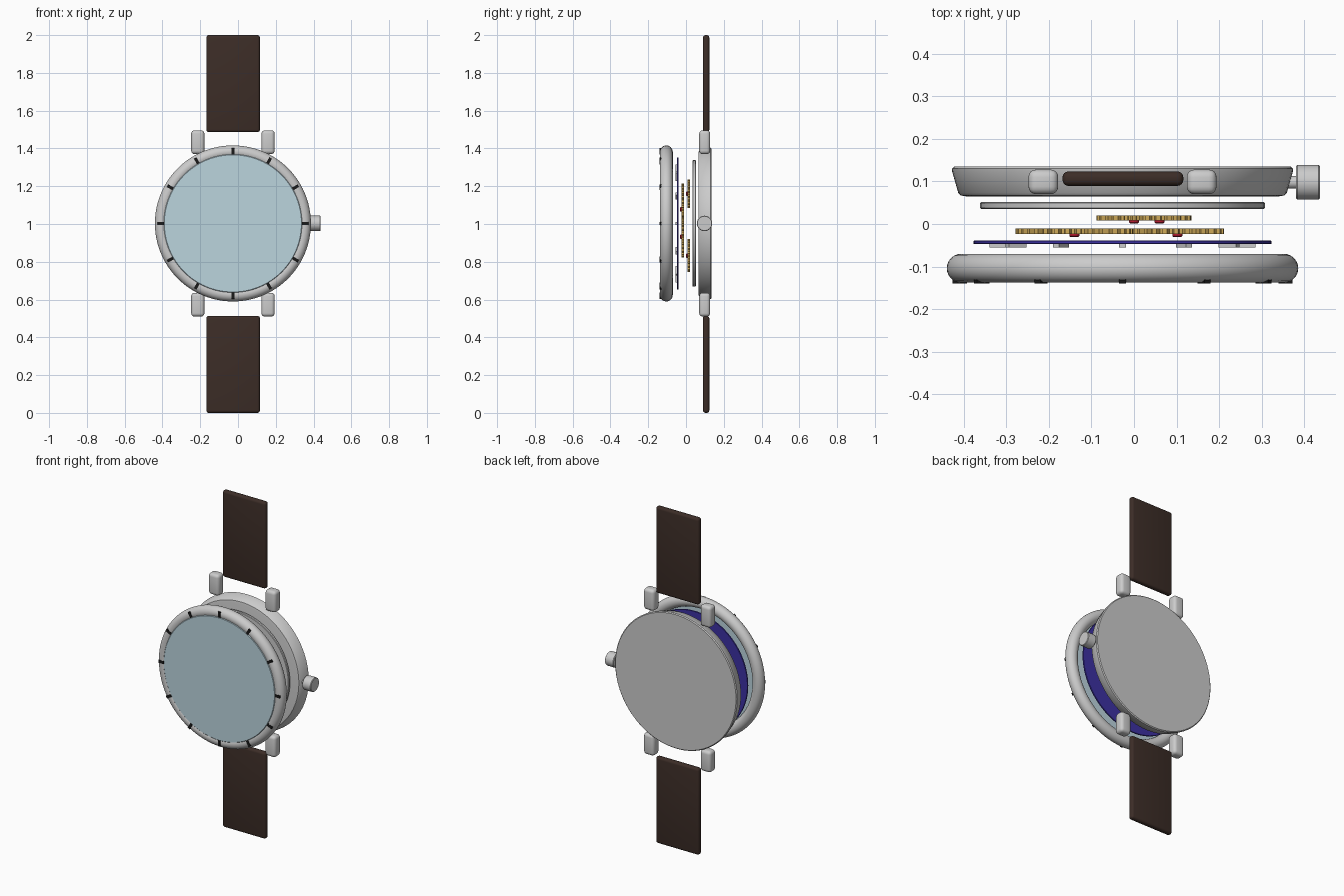
import bpy, bmesh, math
from mathutils import Matrix, Vector

if "Cube" in bpy.data.objects:
    bpy.data.objects.remove(bpy.data.objects["Cube"])

CX, CZ = -0.027, 1.003   # axis of the watch


def material(name, rgb):
    m = bpy.data.materials.new(name)
    m.diffuse_color = (*rgb, 1)
    m.use_nodes = True
    m.node_tree.nodes["Principled BSDF"].inputs["Base Color"].default_value = m.diffuse_color
    return m


LEATHER = material("leather", (0.045, 0.026, 0.02))
GLASS = material("glass", (0.50, 0.66, 0.73))
BLUE = material("blue_enamel", (0.045, 0.03, 0.36))
BRASS = material("brass", (0.62, 0.40, 0.10))
RUBY = material("ruby", (0.5, 0.01, 0.03))
BLACK = material("black", (0.01, 0.01, 0.01))


def finish(bm, name, mat=None, smooth=True):
    bmesh.ops.remove_doubles(bm, verts=bm.verts, dist=1e-6)
    bmesh.ops.recalc_face_normals(bm, faces=bm.faces)
    me = bpy.data.meshes.new(name)
    bm.to_mesh(me)
    bm.free()
    ob = bpy.data.objects.new(name, me)
    bpy.context.collection.objects.link(ob)
    if mat:
        me.materials.append(mat)
    if smooth:
        bpy.ops.object.select_all(action='DESELECT')
        ob.select_set(True)
        bpy.context.view_layer.objects.active = ob
        bpy.ops.object.shade_smooth_by_angle(angle=math.radians(35))
    return ob


def lathe(name, profile, mat=None, at=(CX, 0, CZ), segs=96, turn=None):
    """Spin (radius, y) points around the y axis."""
    bm = bmesh.new()
    vs = [bm.verts.new((r, y, 0)) for r, y in profile]
    es = [bm.edges.new(p) for p in zip(vs, vs[1:])]
    bmesh.ops.spin(bm, geom=vs + es, cent=(0, 0, 0), axis=(0, 1, 0),
                   angle=math.tau, steps=segs, use_duplicate=False)
    if turn:
        bmesh.ops.transform(bm, matrix=turn, verts=bm.verts)
    bmesh.ops.translate(bm, vec=at, verts=bm.verts)
    return finish(bm, name, mat)


def disc(name, r, y0, y1, mat=None, c=0.003, **kw):
    return lathe(name, [(0, y0), (r - c, y0), (r, y0 + c), (r, y1 - c),
                        (r - c, y1), (0, y1)], mat, **kw)


def box(name, centre, size, bevel, mat=None):
    bm = bmesh.new()
    bmesh.ops.create_cube(bm, size=1)
    bmesh.ops.scale(bm, vec=size, verts=bm.verts)
    bmesh.ops.translate(bm, vec=centre, verts=bm.verts)
    bmesh.ops.bevel(bm, geom=bm.edges[:], offset=bevel, segments=4,
                    profile=0.5, affect='EDGES')
    return finish(bm, name, mat)


def radial_marks(name, r0, r1, width, y0, y1, mat=None):
    """Twelve small blocks around the watch axis."""
    bm = bmesh.new()
    for i in range(12):
        m = (Matrix.Translation((CX, (y0 + y1) / 2, CZ))
             @ Matrix.Rotation(i * math.tau / 12, 4, 'Y')
             @ Matrix.Translation((0, 0, (r0 + r1) / 2))
             @ Matrix.Diagonal((width, y1 - y0, r1 - r0, 1)))
        bmesh.ops.create_cube(bm, size=1, matrix=m)
    return finish(bm, name, mat, smooth=False)


def gear(name, x, z, r, y0, y1, teeth):
    bm = bmesh.new()
    pts = []
    for i in range(teeth):
        for f, rad in ((0, r * 0.88), (0.3, r * 0.88), (0.42, r), (0.82, r)):
            a = (i + f) / teeth * math.tau
            pts.append(bm.verts.new((x + rad * math.cos(a), y0, z + rad * math.sin(a))))
    face = bm.faces.new(pts)
    ext = bmesh.ops.extrude_face_region(bm, geom=[face], use_keep_orig=True)
    moved = [v for v in ext["geom"] if isinstance(v, bmesh.types.BMVert)]
    bmesh.ops.translate(bm, vec=(0, y1 - y0, 0), verts=moved)
    finish(bm, name, BRASS, smooth=False)
    # ruby bearing on the front of the gear
    disc(name + "_jewel", 0.012, y0 - 0.007, y1 - 0.004, RUBY, at=(x, 0, z), segs=20)


# case body, slightly wider at the back
lathe("case", [(0, 0.065), (0.368, 0.065), (0.380, 0.067), (0.386, 0.073),
               (0.400, 0.122), (0.401, 0.130), (0.396, 0.135), (0, 0.135)])

# lugs and straps, mirrored above and below
for up, tag in ((1, "upper"), (-1, "lower")):
    for side, tag2 in ((-1, "left"), (1, "right")):
        box(f"lug_{tag}_{tag2}", (CX + side * 0.186, 0.099, CZ + up * 0.430),
            (0.070, 0.058, 0.126), 0.018)
    box(f"strap_{tag}", (-0.026, 0.1065, 1 + up * 0.743), (0.284, 0.034, 0.514),
        0.014, LEATHER)

# winding crown and stem, lying along x
to_x = Matrix.Rotation(-math.pi / 2, 4, 'Z')
disc("crown", 0.041, 0, 0.056, at=(0.381, 0.098, CZ), segs=32, turn=to_x)
disc("crown_stem", 0.015, 0, 0.05, at=(0.345, 0.098, CZ), segs=20, turn=to_x)

# movement plate
disc("movement_plate", 0.335, 0.035, 0.052)

# gear train in two layers
gear("gear_large", -0.140, 1.077, 0.138, -0.024, -0.010, 32)
gear("gear_medium", 0.102, 0.933, 0.110, -0.024, -0.010, 26)
gear("gear_small_top", 0.060, 1.160, 0.075, 0.008, 0.020, 18)
gear("gear_small_bottom", 0.000, 0.833, 0.088, 0.008, 0.020, 20)

# dial with applied hour markers
disc("dial", 0.350, -0.047, -0.039, BLUE, c=0.001)
radial_marks("hour_markers", 0.265, 0.313, 0.016, -0.055, -0.045)

# rounded bezel ring, its ticks and the crystal
ring = [(0.379 + 0.034 * math.cos(a), -0.104 + 0.034 * math.sin(a))
        for a in (i * math.tau / 24 for i in range(25))]
lathe("bezel", ring)
radial_marks("bezel_ticks", 0.366, 0.399, 0.016, -0.1395, -0.122, BLACK)
disc("crystal", 0.366, -0.138, -0.112, GLASS)
